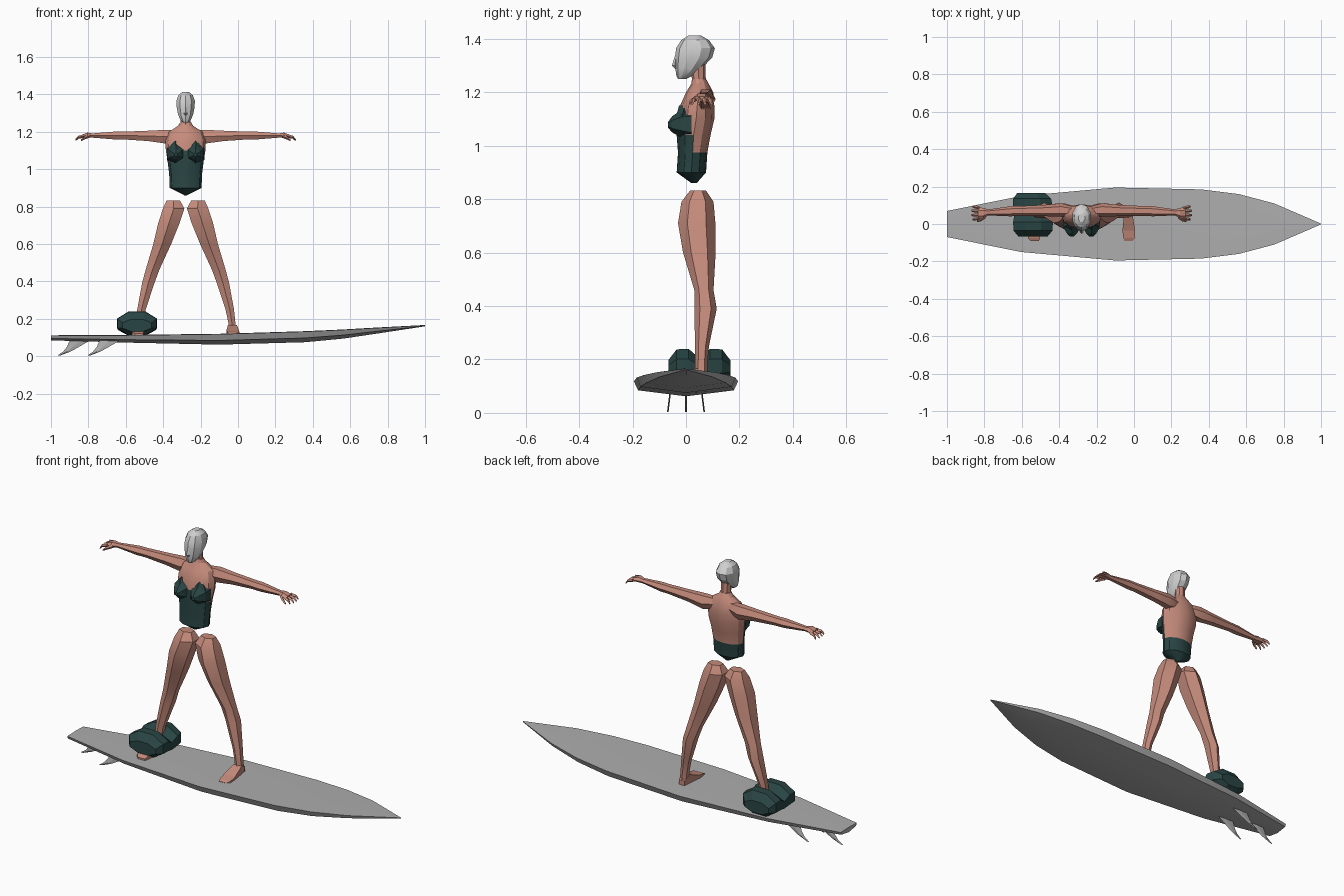
import bpy, bmesh, math
from mathutils import Vector

cube = bpy.data.objects.get("Cube")
if cube:
    bpy.data.objects.remove(cube)

BODY_X = -0.28  # the figure stands behind the middle of the board


def material(name, color):
    m = bpy.data.materials.new(name)
    m.use_nodes = True
    m.diffuse_color = (*color, 1)
    m.node_tree.nodes["Principled BSDF"].inputs["Base Color"].default_value = (*color, 1)
    return m


SKIN = material("skin", (0.56, 0.26, 0.2))
SUIT = material("dark_green_suit", (0.022, 0.06, 0.058))
GREY = material("board_grey", (0.42, 0.42, 0.42))
PALE = material("head_pale_grey", (0.62, 0.62, 0.62))


def oval(axis, center, ra, rb, n=6, turn=0.0):
    """Oval ring facing the given axis; ra and rb follow the other two axes in order."""
    a, b = [i for i in range(3) if i != axis]
    ring = []
    for k in range(n):
        t = math.tau * k / n + turn
        p = Vector(center)
        p[a] += ra * math.cos(t)
        p[b] += rb * math.sin(t)
        ring.append(p)
    return ring


def loft(name, rings, mats, smooth=True, rule=None):
    """Skin a closed tube through rings of equal point count."""
    bm = bmesh.new()
    rows = [[bm.verts.new(p) for p in ring] for ring in rings]
    n = len(rows[0])
    for low, high in zip(rows, rows[1:]):
        for i in range(n):
            j = (i + 1) % n
            bm.faces.new((low[i], low[j], high[j], high[i]))
    bm.faces.new(rows[0][::-1])
    bm.faces.new(rows[-1])
    bmesh.ops.recalc_face_normals(bm, faces=bm.faces)
    if rule:
        for f in bm.faces:
            f.material_index = rule(f.calc_center_median())
    mesh = bpy.data.meshes.new(name)
    bm.to_mesh(mesh)
    bm.free()
    for m in mats:
        mesh.materials.append(m)
    ob = bpy.data.objects.new(name, mesh)
    bpy.context.collection.objects.link(ob)
    if smooth:
        bpy.ops.object.select_all(action="DESELECT")
        ob.select_set(True)
        bpy.context.view_layer.objects.active = ob
        bpy.ops.object.shade_smooth_by_angle(angle=math.radians(25))
    return ob


# Surfboard: x, half width, deck height, keel height
board = []
for x, w, top, keel in [(-1, .07, .11, .085), (-.6, .15, .112, .073), (-.1, .195, .118, .062),
                        (.36, .185, .132, .075), (.56, .16, .141, .094),
                        (.75, .11, .152, .122), (1, .002, .165, .16)]:
    rail = top * .4 + keel * .6
    board.append([(x, -w, top), (x, 0, top + .002), (x, w, top),
                  (x, w * .92, rail), (x, 0, keel), (x, -w * .92, rail)])
loft("surfboard", board, [GREY])

# Swept fins: one at the tail, two beside it further forward
for name, x, y, lean in [("tail_fin", -.79, 0, 0), ("left_fin", -.63, .058, .01),
                         ("right_fin", -.63, -.058, -.01)]:
    rings = []
    for front, back, z in [(0, .11, .085), (.06, .125, .05), (.105, .145, .025), (.16, .175, .004)]:
        yy = y + lean * (.085 - z) / .08
        mid = x - (front + back) / 2
        rings.append(oval(2, (mid, yy, z), (back - front) / 2, .003, 4))
    loft(name, rings, [GREY], smooth=False)

# Torso: front y, back y, half width, height; suit low all round and high in front
torso = []
for yf, yb, w, z in [(.02, .04, .006, .86), (-.035, .075, .085, .9), (-.03, .08, .088, .975),
                     (-.035, .092, .096, 1.04), (-.03, .106, .106, 1.1),
                     (-.022, .106, .108, 1.15), (.0, .102, .09, 1.2),
                     (.02, .085, .04, 1.232), (.024, .075, .03, 1.25)]:
    torso.append(oval(2, (BODY_X, (yf + yb) / 2, z), w, (yb - yf) / 2, 12))
loft("torso", torso, [SKIN, SUIT],
     rule=lambda c: int(c.z < .975 or (c.z < 1.1 and c.y < .015)))

neck = [oval(2, (BODY_X, y, z), r, r, 8)
        for y, z, r in [(.052, 1.2, .034), (.048, 1.25, .026), (.045, 1.31, .028)]]
loft("neck", neck, [SKIN])

# Head: front y, back y, half width, height
head = []
for yf, yb, w, z in [(-.03, .0, .014, 1.25), (-.036, .025, .028, 1.262), (-.04, .06, .042, 1.29),
                     (-.041, .098, .05, 1.33), (-.037, .108, .052, 1.365),
                     (-.018, .086, .041, 1.395), (.01, .055, .018, 1.413)]:
    head.append(oval(2, (BODY_X, (yf + yb) / 2, z), w, (yb - yf) / 2, 10, math.pi / 10))
loft("head", head, [PALE])
nose = [oval(2, (BODY_X, y, z), r, r, 4)
        for y, z, r in [(-.036, 1.288, .006), (-.042, 1.3, .011), (-.036, 1.34, .004)]]
loft("nose", nose, [PALE], smooth=False)

for side, s in (("left", 1), ("right", -1)):
    def bx(d):
        return BODY_X + s * d

    # Bust cup: pointed forward and peaked at the upper edge
    cup = [oval(1, (bx(d), y, z), rx, rz, 6, math.pi / 6)
           for d, y, z, rx, rz in [(.052, .02, 1.08, .056, .062), (.052, -.02, 1.082, .05, .05),
                                   (.052, -.052, 1.08, .03, .03), (.052, -.068, 1.078, .01, .01)]]
    loft(side + "_bust", cup, [SUIT], smooth=False)
    strap = [oval(2, (bx(d), y, z), r, .022, 4)
             for d, y, z, r in [(.055, -.015, 1.11, .04), (.055, -.004, 1.15, .006)]]
    loft(side + "_cup_peak", strap, [SUIT], smooth=False)

    # Arm from shoulder to palm
    arm = [oval(0, (bx(d), y, z), ry, rz, 6)
           for d, y, z, ry, rz in [(.05, .07, 1.18, .025, .032), (.11, .075, 1.174, .036, .042),
                                   (.2, .072, 1.178, .03, .032), (.33, .07, 1.18, .026, .024),
                                   (.38, .068, 1.18, .027, .024), (.5, .062, 1.18, .016, .013),
                                   (.525, .058, 1.182, .028, .016), (.555, .058, 1.176, .032, .01)]]
    loft(side + "_arm", arm, [SKIN])
    # Fingers fan out and curl down
    for k in range(4):
        y = .032 + .018 * k
        fan = (k - 1.5) * .004
        reach = .592 - .006 * abs(k - 1.5)
        finger = [oval(0, (bx(d), yy, z), r, r, 4)
                  for d, yy, z, r in [(.545, y, 1.177, .009), (.573, y + fan, 1.171, .008),
                                      (reach, y + fan * 1.5, 1.157, .005)]]
        loft(f"{side}_finger_{k + 1}", finger, [SKIN], smooth=False)
    thumb = [oval(0, (bx(d), y, z), r, r, 4)
             for d, y, z, r in [(.515, .04, 1.178, .01), (.54, .022, 1.168, .009),
                                (.56, .016, 1.155, .005)]]
    loft(side + "_thumb", thumb, [SKIN], smooth=False)

    # Leg from hip to ankle
    leg = [oval(2, (bx(d), y, z), rx, ry, 6, math.pi / 6)
           for d, y, z, rx, ry in [(.066, .045, .832, .042, .03), (.064, .043, .79, .066, .06),
                                   (.09, .04, .71, .066, .07), (.125, .05, .6, .055, .061),
                                   (.178, .067, .46, .042, .036), (.2, .073, .39, .038, .042),
                                   (.236, .06, .25, .026, .026), (.247, .057, .18, .022, .023),
                                   (.25, .057, .13, .024, .024)]]
    loft(side + "_leg", leg, [SKIN])
    foot = [oval(1, (bx(d), y, z), rx, rz, 4, math.pi / 4)
            for d, y, z, rx, rz in [(.248, .085, .13, .024, .024), (.25, .04, .138, .034, .04),
                                    (.252, -.035, .124, .048, .02), (.255, -.075, .12, .045, .014),
                                    (.25, -.092, .117, .03, .008)]]
    loft(side + "_foot", foot, [SKIN], smooth=False)

# Crumpled two-lobed bundle round the right ankle
bundle = [oval(1, (x, y, z), rx, rz, 8, math.pi / 8)
          for x, y, z, rx, rz in [(-.54, -.066, .165, .085, .035), (-.54, -.035, .175, .113, .068),
                                  (-.54, .01, .175, .115, .07), (-.54, .05, .158, .108, .05),
                                  (-.54, .09, .175, .115, .07), (-.545, .135, .175, .11, .068),
                                  (-.55, .166, .165, .08, .035)]]
loft("ankle_bundle", bundle, [SUIT], smooth=False)
